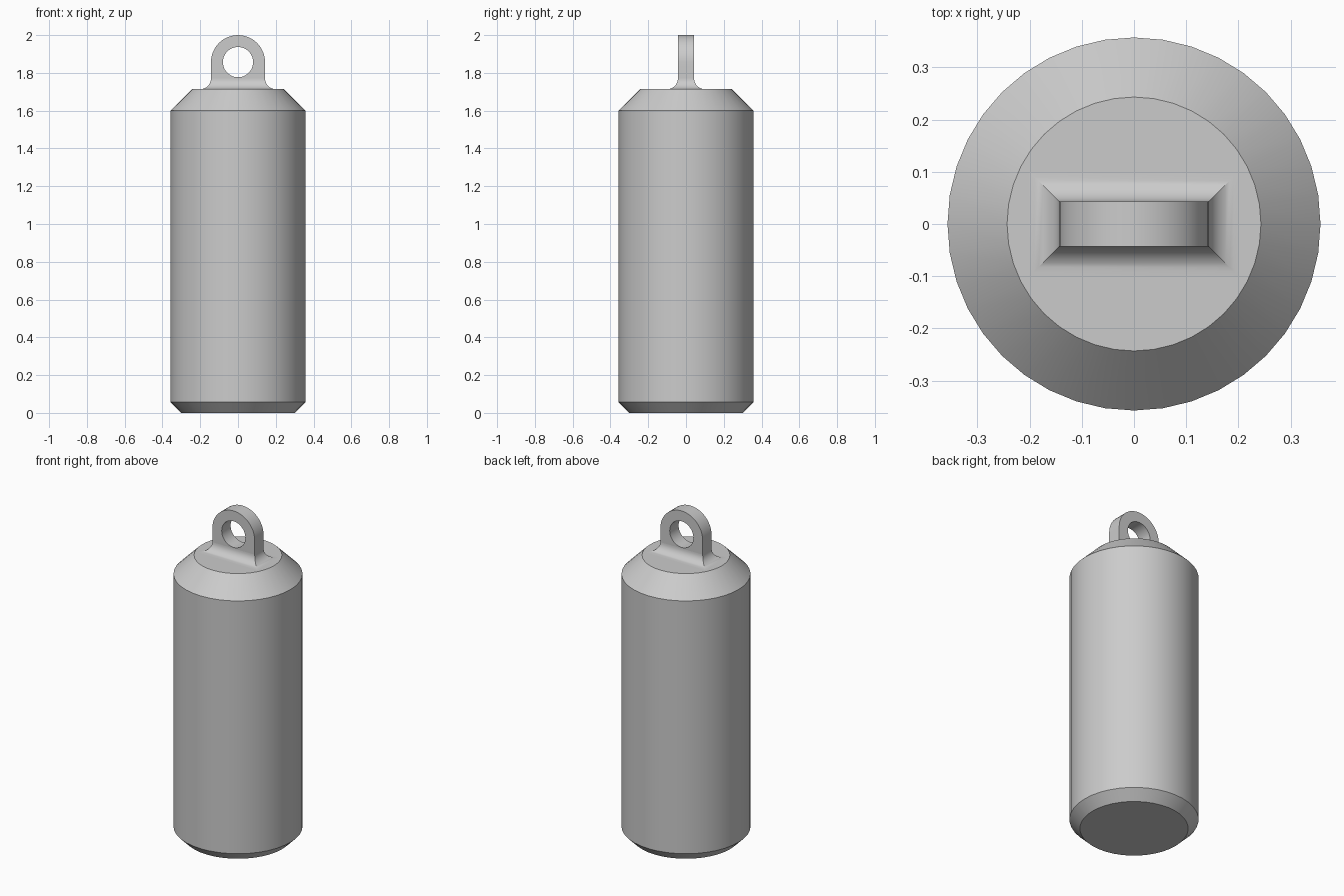
import bpy, bmesh
from math import sin, cos, pi, atan2, radians

cube = bpy.data.objects.get("Cube")
if cube:
    bpy.data.objects.remove(cube, do_unlink=True)

grey = bpy.data.materials.new("plain_grey")
grey.use_nodes = True
grey.diffuse_color = (0.6, 0.6, 0.6, 1)
grey.node_tree.nodes["Principled BSDF"].inputs["Base Color"].default_value = (0.6, 0.6, 0.6, 1)


def finish(bm, name):
    bmesh.ops.recalc_face_normals(bm, faces=bm.faces)
    mesh = bpy.data.meshes.new(name)
    bm.to_mesh(mesh)
    bm.free()
    mesh.materials.append(grey)
    obj = bpy.data.objects.new(name, mesh)
    bpy.context.collection.objects.link(obj)
    bpy.ops.object.select_all(action='DESELECT')
    obj.select_set(True)
    bpy.context.view_layer.objects.active = obj
    bpy.ops.object.shade_smooth_by_angle(angle=radians(25))


def bridge(bm, a, b):
    n = len(a)
    for i in range(n):
        j = (i + 1) % n
        bm.faces.new((a[i], a[j], b[j], b[i]))


SHOULDER = 1.714          # flat top of the body
HALF_W, HALF_T = 0.143, 0.043
FILLET = 0.057
EYE_Z, HOLE_R = 1.857, 0.08

# Cylindrical body with a chamfer at each end
bm = bmesh.new()
SIDES = 40
rings = []
for r, z in ((0.3, 0), (0.357, 0.057), (0.357, 1.6), (0.243, SHOULDER)):
    rings.append([bm.verts.new((r * cos(2 * pi * i / SIDES), r * sin(2 * pi * i / SIDES), z))
                  for i in range(SIDES)])
for a, b in zip(rings, rings[1:]):
    bridge(bm, a, b)
bm.faces.new(rings[0])
bm.faces.new(rings[-1])
finish(bm, "body")

# Eyelet: arched plate with a round hole
bm = bmesh.new()
depth = EYE_Z - SHOULDER - FILLET
corner = atan2(depth, HALF_W)
angles = [pi * i / 24 for i in range(25)]
angles += [pi + corner * i / 4 for i in range(1, 5)]
angles += [pi + corner + (pi - 2 * corner) * i / 16 for i in range(1, 17)]
angles += [2 * pi - corner * (4 - i) / 4 for i in range(1, 4)]


def outer_radius(a):
    if sin(a) >= -1e-6:
        return HALF_W
    return min(HALF_W / max(abs(cos(a)), 1e-6), depth / -sin(a))


def loop(radius, y):
    return [bm.verts.new((radius(a) * cos(a), y, EYE_Z + radius(a) * sin(a))) for a in angles]


front_out, back_out = loop(outer_radius, -HALF_T), loop(outer_radius, HALF_T)
front_in, back_in = loop(lambda a: HOLE_R, -HALF_T), loop(lambda a: HOLE_R, HALF_T)
for a, b in ((front_out, front_in), (front_in, back_in), (back_in, back_out), (back_out, front_out)):
    bridge(bm, a, b)
finish(bm, "eyelet")

# Concave mitred fillet between eyelet and body
bm = bmesh.new()
STEPS = 10
rings = []
for k in range(STEPS + 1):
    t = pi / 2 * k / STEPS
    out, z = FILLET * (1 - cos(t)), SHOULDER + FILLET * (1 - sin(t))
    rings.append([bm.verts.new((sx * (HALF_W + out), sy * (HALF_T + out), z))
                  for sx, sy in ((1, 1), (-1, 1), (-1, -1), (1, -1))])
for a, b in zip(rings, rings[1:]):
    bridge(bm, a, b)
bm.faces.new(rings[0])
bm.faces.new(rings[-1])
finish(bm, "eyelet_fillet")
